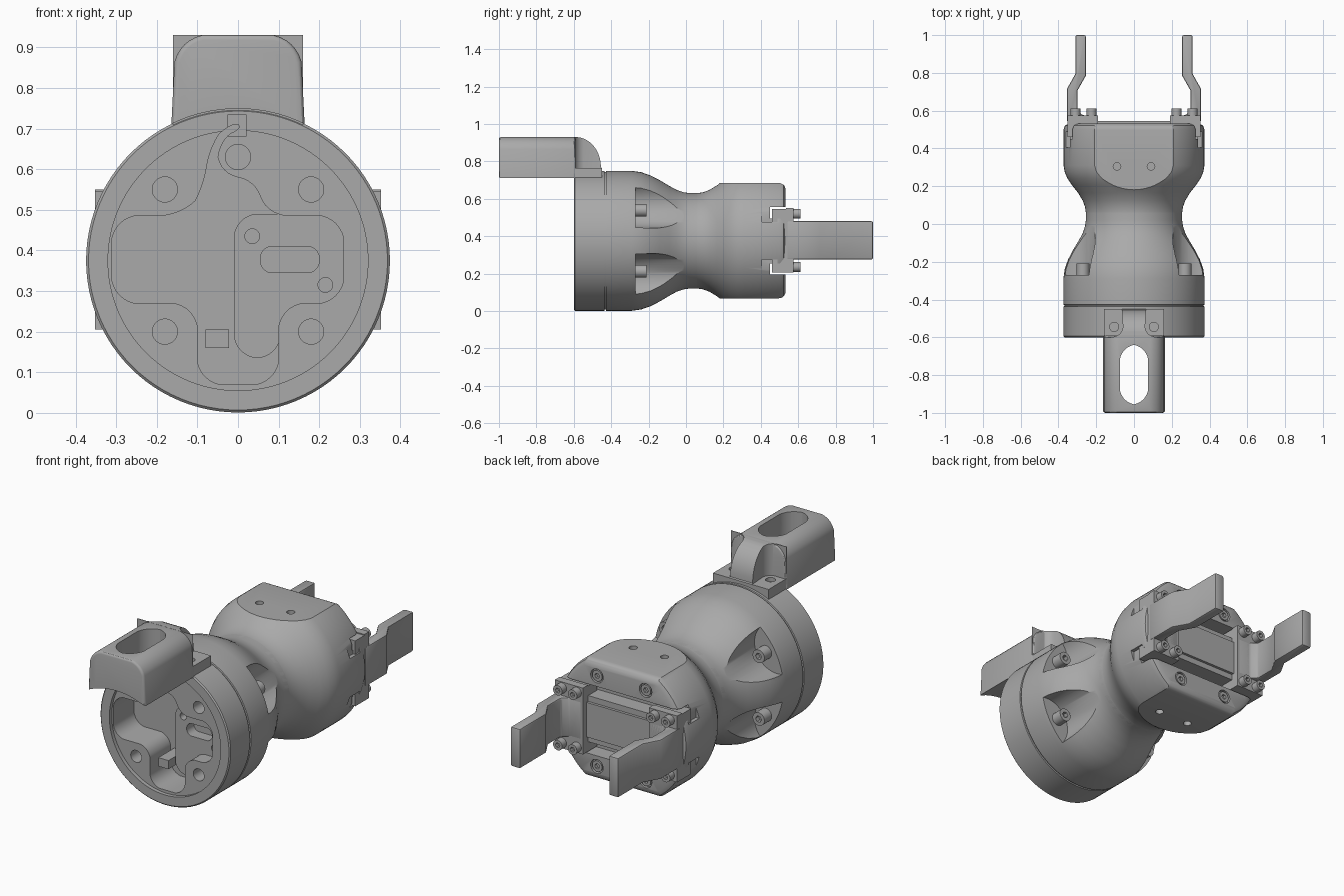
import bpy, bmesh, math
from mathutils import Vector, Matrix

if "Cube" in bpy.data.objects:
    bpy.data.objects.remove(bpy.data.objects["Cube"], do_unlink=True)

grey = bpy.data.materials.new("machined_grey")
grey.use_nodes = True
COLOUR = (0.4, 0.4, 0.4, 1)
grey.diffuse_color = COLOUR
grey.node_tree.nodes["Principled BSDF"].inputs["Base Color"].default_value = COLOUR
ZC = 0.375          # height of the main axis
parts = []


def finish(name, bm):
    bmesh.ops.remove_doubles(bm, verts=bm.verts, dist=1e-5)
    bmesh.ops.recalc_face_normals(bm, faces=bm.faces)
    mesh = bpy.data.meshes.new(name)
    bm.to_mesh(mesh)
    bm.free()
    mesh.materials.append(grey)
    ob = bpy.data.objects.new(name, mesh)
    bpy.context.collection.objects.link(ob)
    parts.append(ob)
    return ob


def rounded(pts, r, skip=()):
    """Round the corners of a polygon, except the listed ones."""
    out = []
    for i, p in enumerate(pts):
        p, a, b = Vector(p), Vector(pts[i - 1]), Vector(pts[(i + 1) % len(pts)])
        if i in skip:
            out.append(p)
            continue
        p0 = p + (a - p).normalized() * min(r, (a - p).length * 0.49)
        p1 = p + (b - p).normalized() * min(r, (b - p).length * 0.49)
        for k in range(7):
            t = k / 6
            out.append(p0 * (1 - t) ** 2 + p * 1.2 * t * (1 - t) + (p0 + p1) * 0.4 * t * (1 - t) + p1 * t * t)
    return out


def prism(name, pts, lo, hi, axis="y"):
    place = {"x": lambda u, v, a: (a, u, v), "y": lambda u, v, a: (u, a, v),
             "z": lambda u, v, a: (u, v, a)}[axis]
    bm = bmesh.new()
    low = [bm.verts.new(place(u, v, lo)) for u, v in pts]
    high = [bm.verts.new(place(u, v, hi)) for u, v in pts]
    bm.faces.new(low)
    bm.faces.new(high)
    for i in range(len(pts)):
        bm.faces.new((low[i - 1], low[i], high[i], high[i - 1]))
    return finish(name, bm)


def rect(u0, u1, v0, v1):
    return [(u0, v0), (u1, v0), (u1, v1), (u0, v1)]


def cyl(name, u, v, r, lo, hi, axis="y", n=32):
    ring = [(u + r * math.cos(math.tau * i / n), v + r * math.sin(math.tau * i / n)) for i in range(n)]
    return prism(name, ring, lo, hi, axis)


def revolve(name, profile):
    bm = bmesh.new()
    vs = [bm.verts.new((r, y, ZC)) for y, r in profile]
    es = [bm.edges.new(e) for e in zip(vs, vs[1:])]
    bmesh.ops.spin(bm, geom=vs + es, cent=(0, 0, ZC), axis=(0, 1, 0), angle=math.tau, steps=96)
    return finish(name, bm)


def boolean(ob, cutter, kind="DIFFERENCE"):
    mod = ob.modifiers.new("cut", "BOOLEAN")
    mod.operation, mod.object, mod.solver = kind, cutter, "EXACT"
    bpy.context.view_layer.objects.active = ob
    bpy.ops.object.modifier_apply(modifier=mod.name)
    parts.remove(cutter)
    bpy.data.objects.remove(cutter, do_unlink=True)


def bevel(ob, width, segments=3):
    mod = ob.modifiers.new("bevel", "BEVEL")
    mod.width, mod.segments, mod.limit_method = width, segments, "ANGLE"
    bpy.context.view_layer.objects.active = ob
    bpy.ops.object.modifier_apply(modifier=mod.name)


def screw(name, x, z, y0, y1, r):
    ob = cyl(name, x, z, r, y0, y1, n=24)
    boolean(ob, cyl("hex", x, z, r * 0.5, y1 - r * 0.7, y1 + r, n=6))


# Base and neck, turned around the main axis
body = revolve("base_and_neck", [
    (-0.6, 0), (-0.6, 0.368), (-0.594, 0.374), (-0.437, 0.374), (-0.435, 0.368), (-0.429, 0.368),
    (-0.427, 0.374), (-0.29, 0.374), (-0.24, 0.367), (-0.19, 0.35), (-0.14, 0.324), (-0.09, 0.294),
    (-0.05, 0.272), (-0.01, 0.259), (0.02, 0.255), (0.06, 0.255), (0.06, 0)])

# Mounting face: shallow recess, deep pocket, bolt holes and cable slot
boolean(body, cyl("recess", 0, ZC, 0.32, -0.7, -0.58, n=96))
pocket = [(-0.31, 0.485), (-0.13, 0.485), (-0.08, 0.56), (-0.075, 0.65), (-0.02, 0.72), (0.02, 0.7),
          (-0.05, 0.68), (-0.05, 0.58), (0.05, 0.58), (0.06, 0.485), (0.26, 0.485), (0.26, 0.27),
          (0.1, 0.27), (0.1, 0.07), (-0.1, 0.07), (-0.1, 0.27), (-0.31, 0.27)]
boolean(body, prism("pocket", rounded(pocket, 0.055), -0.7, -0.41))
for x, z in [(-0.18, 0.55), (0.18, 0.55), (-0.18, 0.2), (0.18, 0.2), (0, 0.63)]:
    boolean(body, cyl("bolt_hole", x, z, 0.031, -0.7, -0.48))
boolean(body, prism("cable_slot", rect(-0.025, 0.02, 0.68, 0.735), -0.7, -0.5))

# Raised plate and connector inside the pocket
plate_outline = [(-0.01, 0.49), (0.265, 0.49), (0.265, 0.265), (0.105, 0.265), (0.105, 0.135), (-0.01, 0.135)]
plate = prism("pocket_plate", rounded(plate_outline, 0.05), -0.5, -0.4)
boolean(plate, prism("window", rounded(rect(0.055, 0.2, 0.345, 0.41), 0.025), -0.6, -0.44))
for x, z in [(0.035, 0.435), (0.215, 0.315)]:
    boolean(plate, cyl("plate_hole", x, z, 0.018, -0.6, -0.45))
prism("connector", rect(-0.08, -0.022, 0.16, 0.205), -0.54, -0.4)

# Four scalloped pockets with cap screws around the neck
for sx in (-1, 1):
    for sz in (-1, 1):
        boolean(body, cyl("scallop", sx * 0.335, ZC + sz * 0.198, 0.13, -0.27, 0.03, n=64))
        screw("neck_screw", sx * 0.27, ZC + sz * 0.163, -0.28, -0.21, 0.034)

# Gripper head: turned shape flattened above and below
head = revolve("gripper_head", [
    (0.03, 0), (0.03, 0.255), (0.06, 0.255), (0.09, 0.259), (0.125, 0.272), (0.165, 0.296), (0.205, 0.328),
    (0.24, 0.352), (0.275, 0.367), (0.31, 0.373), (0.5, 0.373), (0.522, 0.365), (0.532, 0.345), (0.532, 0)])
slab = prism("slab", rect(-0.2, 0.532, 0.068, 0.684), -0.5, 0.5, "x")
bevel(slab, 0.035, 5)
boolean(head, slab, "INTERSECT")
for z in (0.065, 0.685):
    for x in (-0.09, 0.09):
        boolean(head, cyl("pin_hole", x, 0.305, 0.02, z - 0.03, z + 0.03, "z"))
for sz in (-1, 1):
    mid = ZC + sz * 0.15
    boolean(head, prism("rail_slot", rect(0.45, 0.6, mid - 0.03, mid + 0.03), -0.5, 0.5, "x"))
    for sx in (-1, 1):
        side = sorted((sx * 0.34, sx * 0.5))
        boolean(head, prism("side_notch", rect(0.405, 0.49, mid - 0.05, mid + 0.05), *side, "x"))
        boolean(head, cyl("screw_well", sx * 0.14, ZC + sz * 0.235, 0.036, 0.515, 0.6))
        screw("head_screw", sx * 0.14, ZC + sz * 0.235, 0.49, 0.53, 0.028)
prism("guide_plate", rect(-0.33, 0.33, 0.285, 0.465), 0.52, 0.546)

# Jaws, mirrored left and right
finger_outline = [(0.355, 0.54), (0.355, 0.715), (0.31, 0.795), (0.31, 1), (0.255, 1), (0.255, 0.785),
                  (0.3, 0.705), (0.3, 0.6), (0.27, 0.575), (0.195, 0.575), (0.195, 0.54)]
for sx, side in ((1, "left"), (-1, "right")):
    finger = prism(side + "_finger", [(sx * x, y) for x, y in finger_outline], 0.275, 0.48, "z")
    bevel(finger, 0.008, 2)
    base = sorted((sx * 0.19, sx * 0.352))
    prism(side + "_jaw_base", rect(*base, 0.205, 0.55), 0.535, 0.575)
    prism(side + "_jaw_carrier", rect(*base, 0.205, 0.545), 0.46, 0.54)
    for x in (0.225, 0.31):
        for z in (0.235, 0.52):
            screw(side + "_jaw_screw", sx * x, z, 0.56, 0.612, 0.026)

# Top handle: slotted block with an arched underside
block = [(-0.165, 0.69), (-0.153, 0.93), (0.153, 0.93), (0.165, 0.69)]
handle = prism("handle", rounded(block, 0.065, (0, 3)), -1, -0.59)
bevel(handle, 0.012)
boolean(handle, prism("grip_slot", rounded(rect(-0.075, 0.075, -0.955, -0.64), 0.075), 0.6, 1, "z"))
boolean(handle, cyl("arch", 0, ZC, 0.374, -1.1, -0.4, n=96))

# Bracket: rounded rib between two screwed feet
arc = [(-0.59 + 0.135 * math.sin(t * math.pi / 20), 0.77 + 0.16 * math.cos(t * math.pi / 20)) for t in range(11)]
bracket = prism("handle_bracket", [(-0.6, 0.69), (-0.6, 0.93)] + arc + [(-0.45, 0.765), (-0.45, 0.69)],
                -0.16, 0.16, "x")
for sx in (-1, 1):
    corner = rounded([(sx * 0.055, -0.597), (sx * 0.3, -0.597), (sx * 0.3, -0.3), (sx * 0.075, -0.3)], 0.05, (1, 2, 3))
    boolean(bracket, prism("foot_relief", corner, 0.765, 1, "z"))
    boolean(bracket, cyl("foot_hole", sx * 0.105, -0.545, 0.024, 0.745, 0.8, "z"))
boolean(bracket, cyl("arch", 0, ZC, 0.37, -0.7, -0.4, n=96))

# Smooth shading with sharp edges kept
bpy.ops.object.select_all(action="DESELECT")
for ob in parts:
    ob.select_set(True)
bpy.context.view_layer.objects.active = body
bpy.ops.object.shade_smooth_by_angle(angle=math.radians(30))
